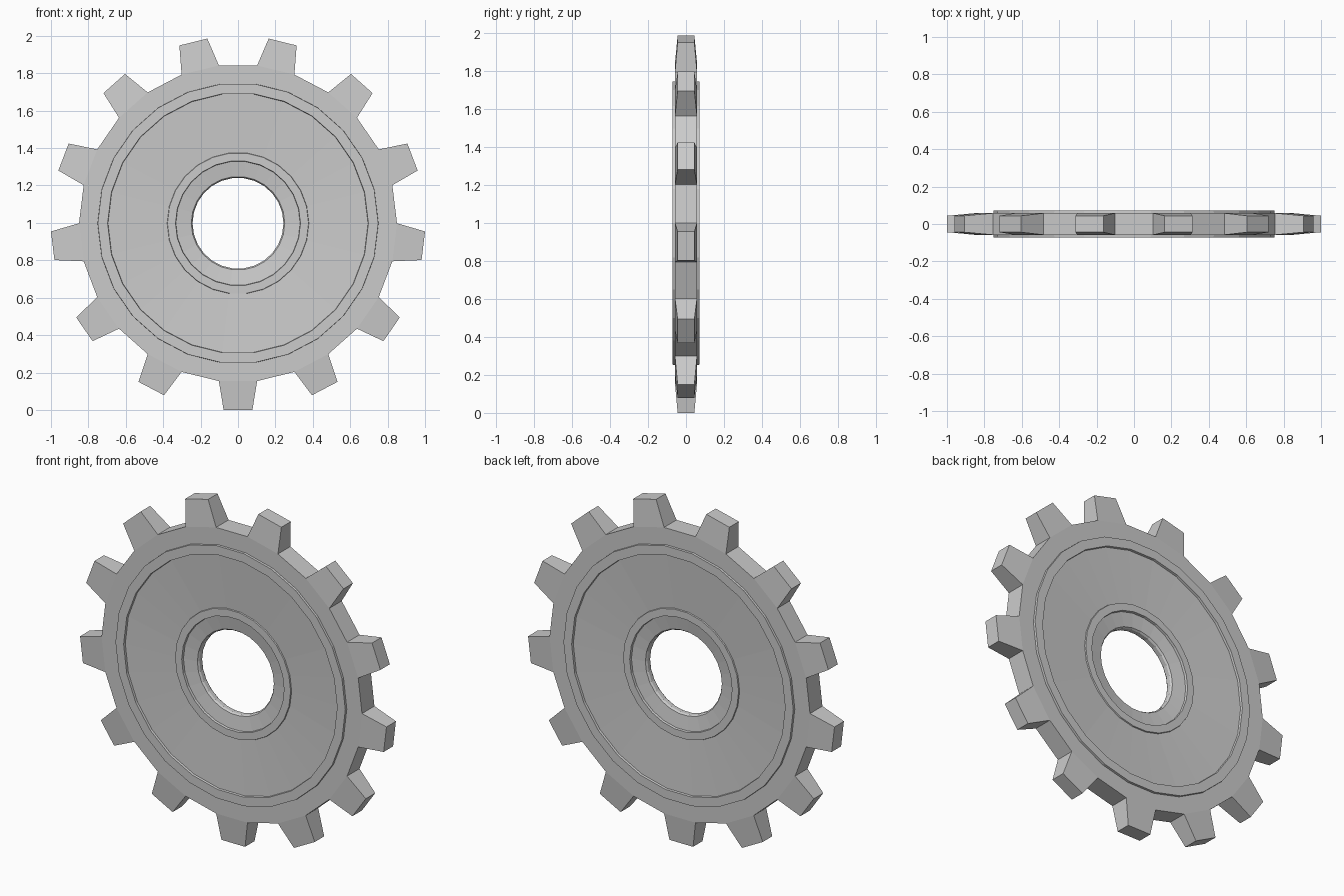
import bpy, bmesh, math
from mathutils import Vector

if "Cube" in bpy.data.objects:
    bpy.data.objects.remove(bpy.data.objects["Cube"])

TEETH = 13
N = TEETH * 2
CZ = 0.998

# Front half of the wheel section: (radius, half thickness), hole to rim
half = [(0.243, 0.012), (0.25, 0.022), (0.332, 0.034), (0.334, 0.048), (0.377, 0.048),
        (0.379, 0.041), (0.695, 0.058), (0.697, 0.071), (0.75, 0.071),
        (0.751, 0.058), (0.85, 0.058)]
section = [(r, -t) for r, t in half] + [(r, t) for r, t in reversed(half)]


def polar(r, angle, y):
    return Vector((r * math.cos(angle), y, CZ + r * math.sin(angle)))


# Dished wheel body, revolved about y
bm = bmesh.new()
rings = []
for i in range(N):
    a = -math.pi / 2 + (i - 0.5) * 2 * math.pi / N
    rings.append([bm.verts.new(polar(r, a, y)) for r, y in section])

M = len(section)
rim = len(half) - 1
tooth_faces = []
for i in range(N):
    p, q = rings[i], rings[(i + 1) % N]
    for j in range(M):
        k = (j + 1) % M
        f = bm.faces.new((p[j], p[k], q[k], q[j]))
        if j == rim and i % 2 == 0:
            tooth_faces.append((f, -math.pi / 2 + i * 2 * math.pi / N))

# Tapered teeth pulled out of every second rim face
for f, a in tooth_faces:
    out = polar(1, a, 0) - Vector((0, 0, CZ))
    side = Vector((-out.z, 0, out.x))
    tip = bmesh.ops.extrude_discrete_faces(bm, faces=[f])["faces"][0]
    for v in tip.verts:
        w = (v.co - Vector((0, 0, CZ))).dot(side)
        y = math.copysign(0.044, v.co.y)
        v.co = Vector((0, y, CZ)) + out * 0.998 + side * math.copysign(0.077, w)

bmesh.ops.remove_doubles(bm, verts=bm.verts, dist=1e-5)
bmesh.ops.recalc_face_normals(bm, faces=bm.faces)
mesh = bpy.data.meshes.new("toothed_wheel")
bm.to_mesh(mesh)
bm.free()
obj = bpy.data.objects.new("toothed_wheel", mesh)
bpy.context.collection.objects.link(obj)
